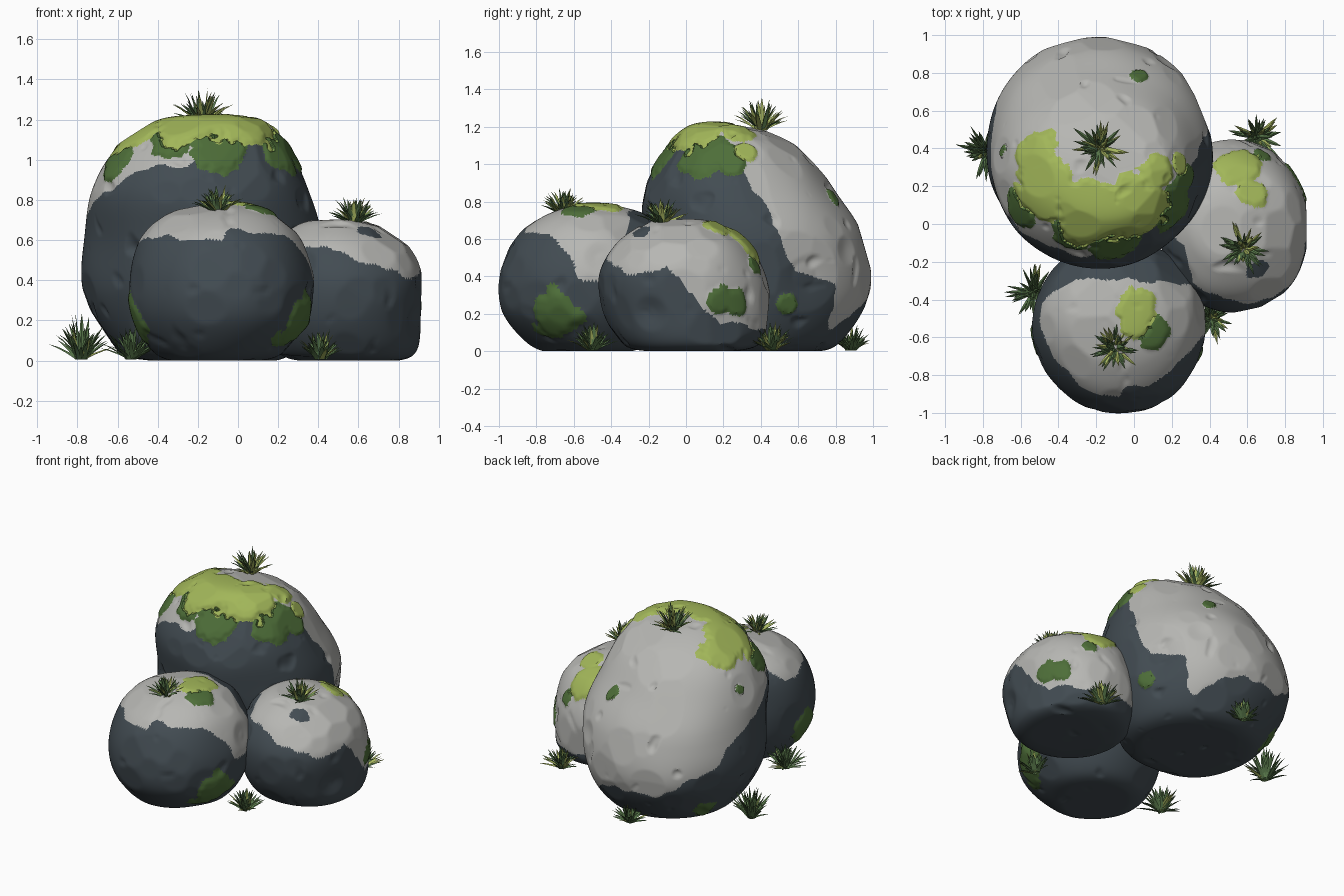
import bpy
import bmesh
import math
import random
from mathutils import Vector, noise

random.seed(4)

default = bpy.data.objects.get("Cube")
if default:
    bpy.data.objects.remove(default, do_unlink=True)


def material(name, color):
    mat = bpy.data.materials.new(name)
    mat.use_nodes = True
    rgba = (*color, 1)
    mat.diffuse_color = rgba
    shader = mat.node_tree.nodes["Principled BSDF"]
    shader.inputs["Base Color"].default_value = rgba
    shader.inputs["Roughness"].default_value = .9
    return mat


slate = material("dark slate", (.055, .072, .085))
grey = material("light grey stone", (.47, .47, .45))
lime = material("lime moss", (.36, .47, .1))
green = material("dark green moss", (.075, .155, .04))
blade_dark = material("dark grass", (.1, .19, .07))
blade_light = material("light grass", (.4, .48, .12))
SLATE, GREY, LIME, GREEN = range(4)


def finish(name, bm, materials):
    mesh = bpy.data.meshes.new(name)
    bm.to_mesh(mesh)
    bm.free()
    for mat in materials:
        mesh.materials.append(mat)
    obj = bpy.data.objects.new(name, mesh)
    bpy.context.collection.objects.link(obj)
    bpy.ops.object.select_all(action="DESELECT")
    obj.select_set(True)
    bpy.context.view_layer.objects.active = obj
    bpy.ops.object.shade_smooth_by_angle(angle=math.radians(30))


def clamp(value):
    return max(0, min(1, value))


def spline(rows, u):
    """Smoothly interpolated row of a section table, u from 0 to 1."""
    last = len(rows) - 1
    i = min(int(u * last), last - 1)
    t = u * last - i
    a, b, c, d = (rows[max(0, min(last, i + k))] for k in (-1, 0, 1, 2))
    return [q + t / 2 * (r - p + t * (2 * p - 5 * q + 4 * r - s + t * (3 * (q - r) + s - p)))
            for p, q, r, s in zip(a, b, c, d)]


def moss_at(point, patches):
    """Moss colour and depth inside the patches, which have ragged borders."""
    ragged = noise.noise(point * 9) * .32 + noise.noise(point * 24) * .16
    depth, color = max((1 - (point - center).length / radius, color)
                       for color, center, radius in patches if color == LIME)
    if depth + ragged <= 0:
        depth, color = max((1 - (point - center).length / radius, color)
                           for color, center, radius in patches)
    return color, depth + ragged


def boulder(name, detail, rows, lightness, patches, facets, dents):
    """Rows hold height, x range and y range from the base to the crown."""
    bm = bmesh.new()
    bmesh.ops.create_icosphere(bm, subdivisions=detail, radius=1)
    patches = [(c, Vector(p), r) for c, p, r in patches]
    for v in bm.verts:
        u = math.acos(max(-1, min(1, -v.co.z))) / math.pi
        flat = Vector((v.co.x, v.co.y))
        if flat.length > 0:
            flat.normalize()
        z, x0, x1, y0, y1 = spline(rows, u)
        v.co = Vector(((x0 + x1 + flat.x * (x1 - x0)) / 2,
                       (y0 + y1 + flat.y * (y1 - y0)) / 2, z))
    middle = sum((v.co for v in bm.verts), Vector()) / len(bm.verts)

    # Lumps, hollows and small chips in the stone
    for v in bm.verts:
        out = (v.co - middle).normalized()
        chip = max(0, noise.noise(v.co * 9 + middle) - .42)
        hollow = sum(depth * clamp(1.6 - 1.6 * (v.co - Vector(p)).length / r)
                     for p, r, depth in dents)
        v.co += out * (noise.noise(v.co * 3) * .012 + .005 - chip * .05 - hollow)

    # Broad hewn planes
    for _ in range(facets):
        d = Vector((random.gauss(0, 1), random.gauss(0, 1), random.gauss(.3, .8))).normalized()
        limit = max(v.co.dot(d) for v in bm.verts) - random.uniform(.004, .013)
        for v in bm.verts:
            over = v.co.dot(d) - limit
            if over > 0:
                v.co -= d * over * .95

    # Raised moss cushions, flat underside
    for v in bm.verts:
        depth = moss_at(v.co, patches)[1]
        v.co += (v.co - middle).normalized() * clamp(depth * 5) * .012
        v.co.z = max(0, v.co.z)

    # Stone and moss colours
    for f in bm.faces:
        p = f.calc_center_median()
        color, depth = moss_at(p, patches)
        if depth <= 0:
            wobble = noise.noise(p * 3.5) * .07 + noise.noise(p * 11) * .03
            color = GREY if lightness(p) + wobble > 0 else SLATE
        f.material_index = color
    finish(name, bm, (slate, grey, lime, green))


def large_lightness(p):
    """Weathered grey reaches lower at the back and on the left flank."""
    flank = .14 * clamp(-8 * p.x - 1) * clamp(4 * p.z - 2.4)
    west = p.z + .75 * p.y - .99 + flank
    east = min(p.y + .5 * p.z - .8, p.z - .13, p.y - .79 + 3 * max(0, p.z - .36))
    blend = clamp((p.x + .15) / .3)
    return max(west + (east - west) * blend, p.z - 1.09)


def front_lightness(p):
    swing = 1.1 * clamp(6 * p.y + 4.5) - .3
    return p.z - .61 - 1.2 * max(0, p.y + .42) + swing * max(0, p.x - .1)


def side_lightness(p):
    slope = p.z + 1.1 * max(0, p.y + .1) - .46 - .25 * max(0, .85 - p.x)
    stain = (p - Vector((.66, -.25, .64))).length - .06
    return min(slope, p.z - .14, stain)


# Large boulder at the back
boulder("large_boulder", 7, [
    (0, -.17, -.17, .4, .4),
    (0, -.43, .1, .13, .67),
    (.06, -.61, .28, -.05, .83),
    (.32, -.76, .38, -.17, .98),
    (.6, -.76, .41, -.21, .95),
    (.85, -.72, .35, -.22, .8),
    (1.07, -.59, .24, -.11, .62),
    (1.19, -.38, .1, .02, .4),
    (1.215, -.12, -.12, .18, .18),
], large_lightness, [
    (LIME, (-.46, .2, 1.1), .19),
    (LIME, (-.5, .36, 1.07), .13),
    (LIME, (-.22, .06, 1.18), .2),
    (LIME, (.02, .1, 1.16), .18),
    (LIME, (.1, .27, 1.14), .11),
    (LIME, (.23, .32, 1.06), .06),
    (GREEN, (-.1, -.08, 1.07), .15),
    (GREEN, (-.57, .1, .98), .12),
    (GREEN, (-.32, -.04, 1.09), .12),
    (GREEN, (.17, .12, 1.04), .15),
    (GREEN, (.26, .24, 1), .08),
    (GREEN, (.02, .77, .81), .06),
    (GREEN, (-.68, .38, .88), .04),
    (GREEN, (.34, .53, .25), .06),
    (GREEN, (-.52, .6, .13), .11),
], 60, [((.36, .65, .4), .2, .03), ((.2, .9, .55), .1, .02)])

# Small boulder in front
boulder("front_boulder", 6, [
    (0, -.1, -.1, -.52, -.52),
    (0, -.29, .1, -.7, -.32),
    (.05, -.42, .23, -.84, -.2),
    (.22, -.51, .35, -.98, -.1),
    (.42, -.53, .37, -.99, -.08),
    (.6, -.48, .31, -.91, -.1),
    (.71, -.36, .2, -.78, -.2),
    (.765, -.2, .05, -.63, -.35),
    (.775, -.08, -.08, -.49, -.49),
], front_lightness, [
    (LIME, (.02, -.44, .77), .11),
    (LIME, (0, -.54, .77), .08),
    (GREEN, (.09, -.57, .74), .1),
    (GREEN, (-.51, -.6, .21), .13),
    (GREEN, (.28, -.69, .2), .15),
], 45, [((.36, -.45, .5), .1, .015)])

# Small boulder on the side
boulder("side_boulder", 6, [
    (0, .53, .53, 0, 0),
    (0, .33, .75, -.2, .22),
    (.04, .2, .88, -.34, .39),
    (.2, .14, .91, -.44, .44),
    (.4, .14, .92, -.46, .42),
    (.56, .18, .86, -.38, .34),
    (.66, .28, .72, -.26, .2),
    (.7, .38, .6, -.17, .06),
    (.71, .49, .49, -.06, -.06),
], side_lightness, [
    (LIME, (.55, .29, .57), .13),
    (LIME, (.61, .15, .64), .09),
    (GREEN, (.67, .33, .45), .06),
    (GREEN, (.87, .18, .28), .075),
    (GREEN, (.84, .26, .26), .075),
], 45, [((.9, -.2, .2), .1, .02)])


def grass_tuft(name, base, height, spread, light_share, count=55):
    """Fan of tapered three-sided blades bending outward."""
    bm = bmesh.new()
    base = Vector(base)
    for _ in range(count):
        angle = random.uniform(0, math.tau)
        out = Vector((math.cos(angle), math.sin(angle), 0))
        side = Vector((-out.y, out.x, 0))
        lean = random.uniform(.05, 1) ** .75
        tall = height * (1 - .65 * lean ** 2) * random.uniform(.65, 1.05)
        reach = spread * lean * random.uniform(.8, 1.1)
        width = random.uniform(.009, .014)
        root = base + out * random.uniform(0, .03)
        rings = []
        for t in (0, .35, .7):
            center = root + out * reach * t + Vector((0, 0, tall * (1.35 * t - .35 * t * t)))
            w = width * (1 - .75 * t * t)
            lift = (out * -.4 + Vector((0, 0, .6))) * w
            rings.append([bm.verts.new(center + o) for o in (side * w, lift, side * -w)])
        tip = bm.verts.new(root + out * reach + Vector((0, 0, tall)))
        faces = [bm.faces.new(rings[0])]
        for i in range(3):
            j = (i + 1) % 3
            for a, b in zip(rings, rings[1:]):
                faces.append(bm.faces.new((a[i], a[j], b[j], b[i])))
            faces.append(bm.faces.new((rings[-1][i], rings[-1][j], tip)))
        shade = int(random.random() < light_share)
        for f in faces:
            f.material_index = shade
    bmesh.ops.recalc_face_normals(bm, faces=bm.faces)
    finish(name, bm, (blade_dark, blade_light))


# Grass growing on the boulder tops
grass_tuft("large_boulder_grass", (-.18, .4, 1.18), .18, .15, .45)
grass_tuft("front_boulder_grass", (-.1, -.66, .735), .14, .13, .4)
grass_tuft("side_boulder_grass", (.58, -.13, .68), .15, .13, .35)

# Grass on the ground around the boulders
grass_tuft("left_ground_grass", (-.78, .38, .005), .24, .15, .1)
grass_tuft("front_left_ground_grass", (-.53, -.36, .005), .18, .15, .1)
grass_tuft("front_right_ground_grass", (.41, -.5, .005), .15, .12, .15)
grass_tuft("back_right_ground_grass", (.65, .46, .005), .17, .14, .35)
grass_tuft("back_ground_grass", (-.18, .88, .005), .14, .11, .1)
